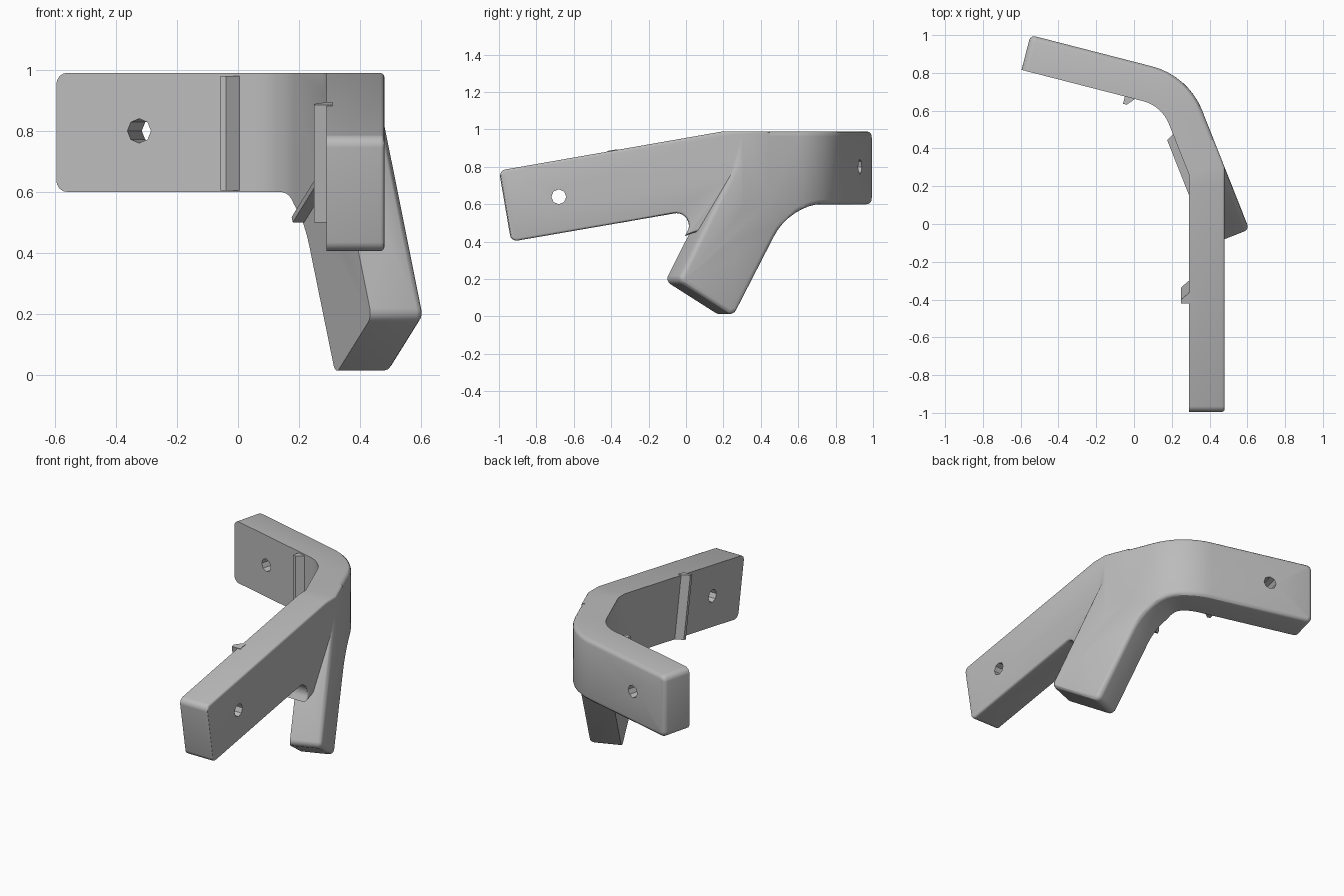
import bpy, bmesh
from math import sin, cos, tan, pi, radians
from mathutils import Vector

if "Cube" in bpy.data.objects:
    bpy.data.objects.remove(bpy.data.objects["Cube"], do_unlink=True)

grey = bpy.data.materials.new("plain grey")
grey.use_nodes = True
grey.diffuse_color = (0.5, 0.5, 0.5, 1)
grey.node_tree.nodes["Principled BSDF"].inputs["Base Color"].default_value = (0.5, 0.5, 0.5, 1)

THICK = 0.19
PIVOT = Vector((0.48, 0.30))          # outer fold between front arm and main plate
LEAN = radians(111.6)                 # plan heading of the main plate
TURN = radians(54)                    # bend towards the back arm
BEND_START, BEND_R = 0.323, 0.39
BEND_END = BEND_START + BEND_R * TURN


def heading(a):
    return Vector((cos(a), sin(a)))


def plate_map(u, off):
    """Wrap a flat plate around the rear bend; off runs to the inner side."""
    turn = min(max(u - BEND_START, 0) / BEND_R, TURN)
    a = LEAN + turn
    p = PIVOT + heading(LEAN) * min(u, BEND_START)
    centre = p + BEND_R * heading(LEAN + pi / 2)
    if u > BEND_START:
        p = centre - BEND_R * heading(a + pi / 2)
    return p + heading(a) * max(u - BEND_END, 0) + off * heading(a + pi / 2)


def arm_map(u, off):
    """Straight front arm, mitred at the fold into the plate plane."""
    if u > 1e-4:
        return plate_map(u, off)
    if u > -1e-4:
        return Vector((PIVOT.x - off, PIVOT.y - off * tan((LEAN - pi / 2) / 2)))
    return Vector((PIVOT.x - off, PIVOT.y + u))


def rounded(corners):
    """Round (u, z, radius) corners into a list of points."""
    pts = []
    for i, (u, z, r) in enumerate(corners):
        p = Vector((u, z))
        a = (Vector(corners[i - 1][:2]) - p).normalized()
        b = (Vector(corners[(i + 1) % len(corners)][:2]) - p).normalized()
        if r == 0:
            pts.append(p)
            continue
        half = a.angle(b) / 2
        mid = p + (a + b).normalized() * r / sin(half)
        start, end = p + a * r / tan(half) - mid, p + b * r / tan(half) - mid
        n = 8 if r > 0.05 else 4
        for k in range(n + 1):
            pts.append(mid + start.lerp(end, k / n).normalized() * r)
    return pts


def make_object(name, bm, mapper):
    for v in bm.verts:
        x, y = mapper(v.co.x, v.co.y)
        v.co.x, v.co.y = x, y
    bmesh.ops.recalc_face_normals(bm, faces=bm.faces)
    me = bpy.data.meshes.new(name)
    bm.to_mesh(me)
    bm.free()
    me.materials.append(grey)
    ob = bpy.data.objects.new(name, me)
    bpy.context.collection.objects.link(ob)
    return ob


def make_plate(name, corners, mapper, cuts, soft_end=9):
    """Flat profile, thickened, outer rim softened, then folded."""
    bm = bmesh.new()
    face = bm.faces.new([bm.verts.new((p.x, 0, p.y)) for p in rounded(corners)])
    ext = bmesh.ops.extrude_face_region(bm, geom=[face], use_keep_orig=True)["geom"]
    for v in ext:
        if isinstance(v, bmesh.types.BMVert):
            v.co.y = THICK
    bmesh.ops.recalc_face_normals(bm, faces=bm.faces)
    rim = [e for e in bm.edges if all(v.co.y < 0.01 for v in e.verts)
           and min(v.co.x for v in e.verts) < soft_end]
    bmesh.ops.bevel(bm, geom=rim, offset=0.026, segments=3, profile=0.5,
                    affect='EDGES', clamp_overlap=True)
    for u in cuts:
        bmesh.ops.bisect_plane(bm, geom=bm.verts[:] + bm.edges[:] + bm.faces[:],
                               plane_co=(u, 0, 0), plane_no=(1, 0, 0), dist=1e-5)
    return make_object(name, bm, mapper)


def make_prism(name, base, shift, mapper):
    bm = bmesh.new()
    face = bm.faces.new([bm.verts.new(p) for p in base])
    ext = bmesh.ops.extrude_face_region(bm, geom=[face], use_keep_orig=True)["geom"]
    bmesh.ops.translate(bm, vec=shift, verts=[g for g in ext if isinstance(g, bmesh.types.BMVert)])
    return make_object(name, bm, mapper)


def make_rib(name, a, b, side, mapper):
    """Stop rib from a to b: steep on one side, ramped on the other."""
    a, b = Vector((a[0], 0, a[1])), Vector((b[0], 0, b[1]))
    across = Vector(((b - a).z, 0, -(b - a).x)).normalized() * side
    section = [(0, -0.02), (0, 0.04), (0.02, 0.04), (0.055, 0), (0.055, -0.02)]
    base = [a + across * w + Vector((0, THICK + h, 0)) for w, h in section]
    return make_prism(name, base, b - a, mapper)


def make_hole(name, u, z, mapper):
    ring = [(u + 0.04 * cos(k * pi / 4), -0.1, z + 0.04 * sin(k * pi / 4)) for k in range(8)]
    return make_prism(name, ring, (0, THICK + 0.2, 0), mapper)


def combine(target, other, operation):
    mod = target.modifiers.new("combine", 'BOOLEAN')
    mod.object, mod.operation, mod.solver = other, operation, 'EXACT'
    bpy.context.view_layer.objects.active = target
    bpy.ops.object.modifier_apply(modifier=mod.name)
    bpy.data.objects.remove(other, do_unlink=True)


# Slanted leg, rear bend and back arm in one folded plate
R = 0.035
bracket = make_plate("bracket_body", [
    (-0.366, 0.19, R), (-0.045, 0, R), (0.287, 0.60, 0.34),
    (1.355, 0.60, R), (1.355, 0.99, R), (0.07, 0.99, 0)],
    plate_map, [BEND_START + (BEND_END - BEND_START) * k / 8 for k in range(9)])

# Sloping front arm with the web above the leg
arm = make_plate("front_arm", [
    (-1.30, 0.78, R), (-1.235, 0.40, R), (-0.235, 0.573, 0.065), (-0.305, 0.43, 0),
    (0.16, 0.60, 0), (0.16, 0.99, 0), (-0.10, 0.99, 0)],
    arm_map, [0], soft_end=0.15)
combine(bracket, arm, 'UNION')

# Stop ribs on the inner faces
for rib in (make_rib("arm_rib", (-0.655, 0.50), (-0.72, 0.885), 1, arm_map),
            make_rib("back_rib", (0.79, 0.605), (0.79, 0.98), -1, plate_map),
            make_rib("leg_rib", (0.235, 0.50), (-0.085, 0.69), 1, plate_map)):
    combine(bracket, rib, 'UNION')

# Screw holes
for hole in (make_hole("arm_hole", -0.98, 0.64, arm_map),
             make_hole("leg_hole", -0.075, 0.34, plate_map),
             make_hole("back_hole", 1.075, 0.80, plate_map)):
    combine(bracket, hole, 'DIFFERENCE')

bpy.ops.object.select_all(action='DESELECT')
bracket.select_set(True)
bpy.context.view_layer.objects.active = bracket
bpy.ops.object.shade_smooth_by_angle(angle=radians(30))
